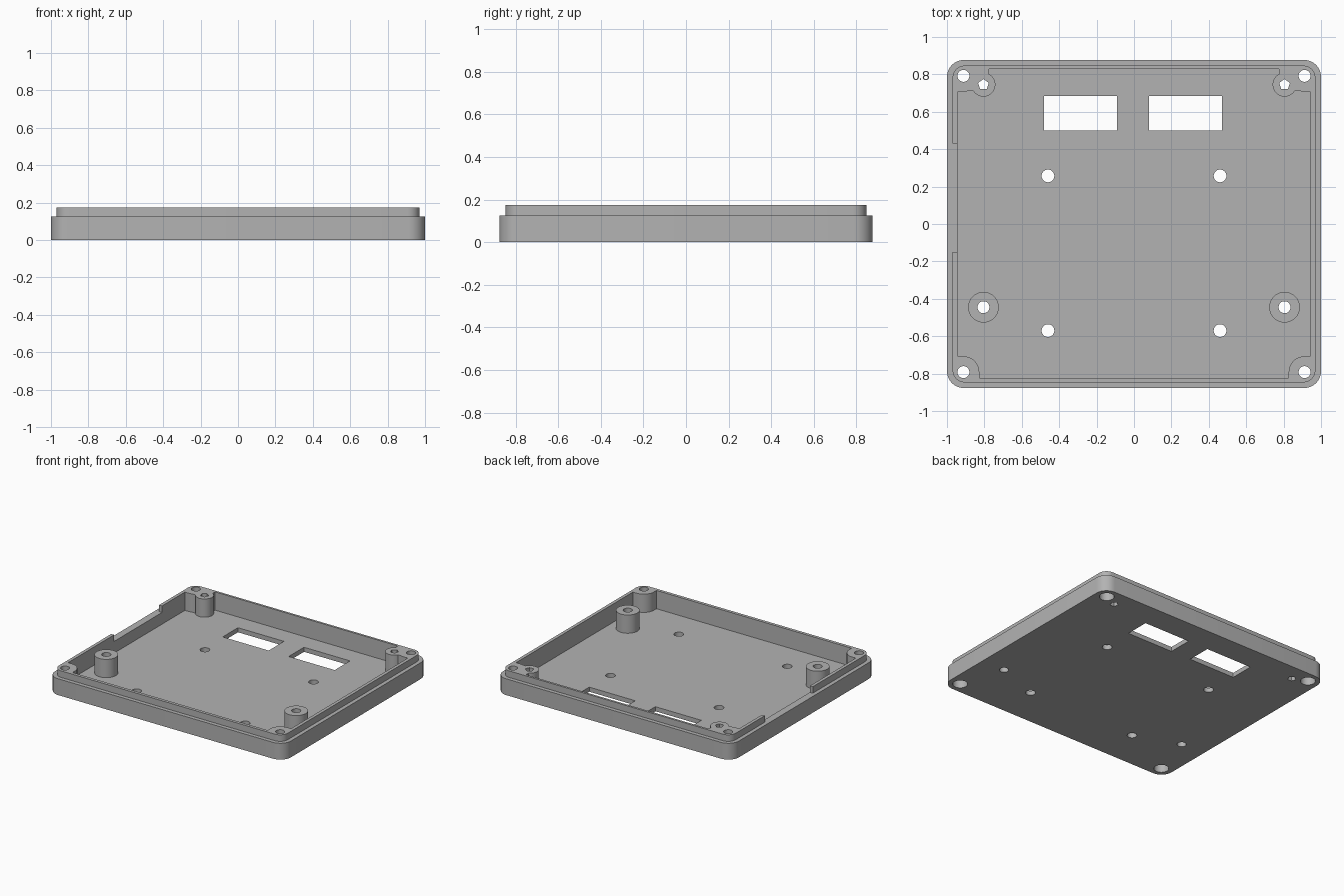
import bpy, bmesh, math

cube = bpy.data.objects.get("Cube")
if cube:
    bpy.data.objects.remove(cube, do_unlink=True)

grey = bpy.data.materials.new("mid grey plastic")
grey.use_nodes = True
colour = (0.45, 0.45, 0.45, 1)
grey.diffuse_color = colour
grey.node_tree.nodes["Principled BSDF"].inputs["Base Color"].default_value = colour


def prism(name, outline, z0, z1):
    """Extrude a flat outline from z0 to z1."""
    bm = bmesh.new()
    face = bm.faces.new([bm.verts.new((x, y, z0)) for x, y in outline])
    top = bmesh.ops.extrude_face_region(bm, geom=[face])["geom"]
    verts = [v for v in top if isinstance(v, bmesh.types.BMVert)]
    bmesh.ops.translate(bm, verts=verts, vec=(0, 0, z1 - z0))
    bmesh.ops.recalc_face_normals(bm, faces=bm.faces)
    mesh = bpy.data.meshes.new(name)
    bm.to_mesh(mesh)
    bm.free()
    mesh.materials.append(grey)
    obj = bpy.data.objects.new(name, mesh)
    bpy.context.collection.objects.link(obj)
    return obj


def box(name, x0, x1, y0, y1, z0, z1):
    return prism(name, [(x0, y0), (x1, y0), (x1, y1), (x0, y1)], z0, z1)


def cylinder(name, x, y, r, z0, z1, sides=32):
    angles = [math.pi / 2 + math.tau * i / sides for i in range(sides)]
    return prism(name, [(x + r * math.cos(a), y + r * math.sin(a)) for a in angles], z0, z1)


def rounded_box(name, hx, hy, r, z0, z1, steps=8):
    outline = []
    for k, (sx, sy) in enumerate([(1, 1), (-1, 1), (-1, -1), (1, -1)]):
        for i in range(steps + 1):
            a = math.pi / 2 * (k + i / steps)
            outline.append((sx * (hx - r) + r * math.cos(a), sy * (hy - r) + r * math.sin(a)))
    return prism(name, outline, z0, z1)


def combine(target, tool, operation):
    """Apply a boolean and discard the tool."""
    mod = target.modifiers.new("boolean", 'BOOLEAN')
    mod.object, mod.operation, mod.solver = tool, operation, 'EXACT'
    bpy.context.view_layer.objects.active = target
    bpy.ops.object.modifier_apply(modifier=mod.name)
    bpy.data.objects.remove(tool, do_unlink=True)


FLOOR, LEDGE, TOP, OVER = 0.035, 0.125, 0.175, 0.3

# Outer shell with the stepped lip
shell = rounded_box("enclosure_shell", 1, 0.877, 0.09, 0, LEDGE)
combine(shell, rounded_box("lip", 0.97, 0.847, 0.065, 0.06, TOP), 'UNION')

# Cavity, with the bosses and posts left standing inside it
cavity = box("cavity", -0.945, 0.945, -0.823, 0.83, FLOOR, OVER)
for s in (-1, 1):
    cx, px = s * 0.912, s * 0.805
    for sy in (-1, 1):
        # Corner boss blended into both walls
        combine(cavity, cylinder("boss", cx, sy * 0.792, 0.085, -0.1, 0.5), 'DIFFERENCE')
        for wx, wy in ((0.085, 0.2), (0.2, 0.085)):
            xs = sorted((s * (0.912 - wx), s * 1.1) if wx < 0.1 else (cx, s * 1.1))
            ys = sorted((sy * 0.792, sy * 1.0) if wx < 0.1 else (sy * (0.792 - wy), sy * 1.0))
            combine(cavity, box("boss_web", *xs, *ys, -0.1, 0.5), 'DIFFERENCE')
    # Rear post joined to its corner, and free-standing front post
    xs = sorted((s * 0.775, s * 1.1))
    combine(cavity, box("rear_web", *xs, 0.712, 1.0, -0.1, 0.5), 'DIFFERENCE')
    combine(cavity, cylinder("rear_post", px, 0.745, 0.064, -0.1, 0.5), 'DIFFERENCE')
    combine(cavity, cylinder("front_post", px, -0.445, 0.082, -0.1, 0.5), 'DIFFERENCE')
combine(shell, cavity, 'DIFFERENCE')

# Screw holes
for s in (-1, 1):
    for sy in (-1, 1):
        combine(shell, cylinder("screw_hole", s * 0.912, sy * 0.792, 0.032, -0.1, OVER), 'DIFFERENCE')
        combine(shell, cylinder("head_recess", s * 0.912, sy * 0.792, 0.052, -0.1, 0.1), 'DIFFERENCE')
    combine(shell, cylinder("rear_post_hole", s * 0.805, 0.745, 0.03, -0.1, OVER, 5), 'DIFFERENCE')
    combine(shell, cylinder("front_post_hole", s * 0.805, -0.445, 0.032, -0.1, OVER), 'DIFFERENCE')
    for y in (0.257, -0.57):
        combine(shell, cylinder("floor_hole", s * 0.46, y, 0.034, -0.1, OVER), 'DIFFERENCE')

# Two windows in the floor
for x in (-0.48, 0.08):
    combine(shell, box("window", x, x + 0.39, 0.5, 0.685, -0.1, OVER), 'DIFFERENCE')

# Gap in the lip on the right side
combine(shell, box("lip_gap", -1.1, -0.9, -0.15, 0.43, LEDGE, OVER), 'DIFFERENCE')

bpy.ops.object.select_all(action='DESELECT')
shell.select_set(True)
bpy.context.view_layer.objects.active = shell
bpy.ops.object.shade_smooth_by_angle(angle=math.radians(30))
